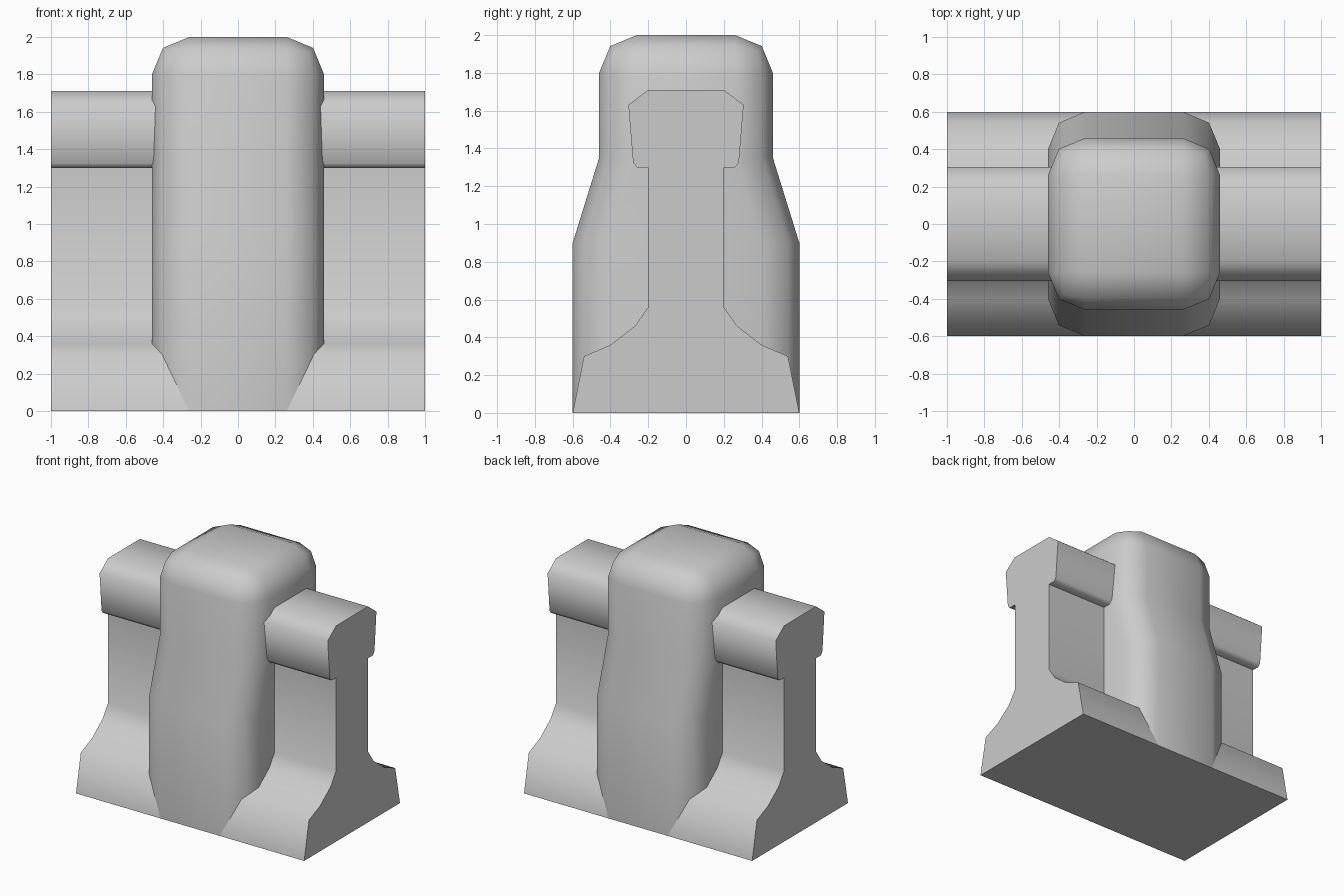
import bpy, bmesh, math

if "Cube" in bpy.data.objects:
    bpy.data.objects.remove(bpy.data.objects["Cube"])


def finish(name, bm):
    bmesh.ops.recalc_face_normals(bm, faces=bm.faces[:])
    mesh = bpy.data.meshes.new(name)
    bm.to_mesh(mesh)
    bm.free()
    obj = bpy.data.objects.new(name, mesh)
    bpy.context.collection.objects.link(obj)
    bpy.ops.object.select_all(action='DESELECT')
    obj.select_set(True)
    bpy.context.view_layer.objects.active = obj
    bpy.ops.object.shade_smooth_by_angle(angle=math.radians(60))
    return obj


# Wall: mirrored half profile (y, z) extruded along x
half = [(0.6, 0), (0.54, 0.3), (0.4, 0.36), (0.27, 0.46), (0.2, 0.56),
        (0.2, 1.3), (0.26, 1.3), (0.28, 1.325), (0.305, 1.63), (0.2, 1.71)]
profile = half + [(-y, z) for y, z in reversed(half)]
bm = bmesh.new()
face = bm.faces.new([bm.verts.new((-1, y, z)) for y, z in profile])
ext = bmesh.ops.extrude_face_region(bm, geom=[face])
bmesh.ops.translate(bm, vec=(2, 0, 0),
                    verts=[v for v in ext['geom'] if isinstance(v, bmesh.types.BMVert)])
finish("barrier_wall", bm)

# Pillar: rounded box, open to the ground, widened front and back below the waist
bm = bmesh.new()
bmesh.ops.create_cube(bm, size=1)
for v in bm.verts:
    v.co = (v.co.x * 0.92, v.co.y * 0.92, (v.co.z + 0.5) * 2)
rounded = [e for e in bm.edges if max(v.co.z for v in e.verts) > 1]
bmesh.ops.bevel(bm, geom=rounded, offset=0.2, offset_type='OFFSET', segments=2,
                profile=0.5, affect='EDGES')
for z in (0.9, 1.35):
    bmesh.ops.bisect_plane(bm, geom=bm.verts[:] + bm.edges[:] + bm.faces[:],
                           plane_co=(0, 0, z), plane_no=(0, 0, 1))
for v in bm.verts:
    if v.co.z < 1:
        v.co.y += math.copysign(0.14, v.co.y)
finish("pillar", bm)
